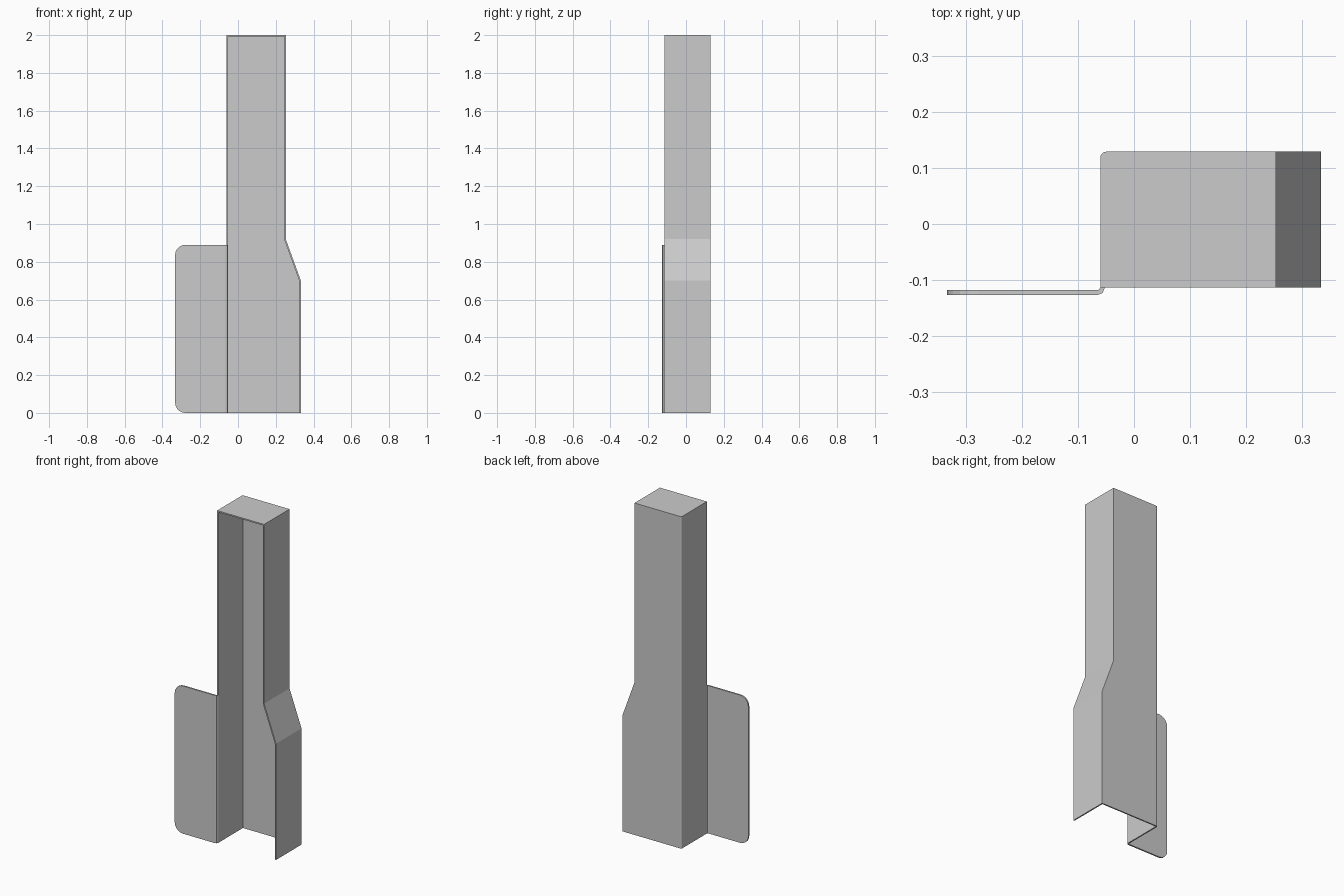
import bpy, bmesh
from math import sin, cos, radians
from mathutils import Vector

if "Cube" in bpy.data.objects:
    bpy.data.objects.remove(bpy.data.objects["Cube"])


def prism(name, pts, axis, lo, hi):
    """Extrude a closed 2D outline: axis 'z' uses (x, y), axis 'y' uses (x, z)."""
    bm = bmesh.new()
    place = (lambda p: (p[0], p[1], lo)) if axis == 'z' else (lambda p: (p[0], lo, p[1]))
    face = bm.faces.new([bm.verts.new(place(p)) for p in pts])
    ext = bmesh.ops.extrude_face_region(bm, geom=[face])
    step = Vector((0, 0, hi - lo)) if axis == 'z' else Vector((0, hi - lo, 0))
    verts = [v for v in ext['geom'] if isinstance(v, bmesh.types.BMVert)]
    bmesh.ops.translate(bm, verts=verts, vec=step)
    bmesh.ops.recalc_face_normals(bm, faces=bm.faces[:])
    me = bpy.data.meshes.new(name)
    bm.to_mesh(me)
    bm.free()
    ob = bpy.data.objects.new(name, me)
    bpy.context.collection.objects.link(ob)
    return ob


def arc(cx, cy, r, a0, a1, n=5):
    angles = [radians(a0 + (a1 - a0) * i / n) for i in range(n + 1)]
    return [(cx + r * cos(a), cy + r * sin(a)) for a in angles]


T = 0.008                       # sheet thickness
L, R, RB = -0.06, 0.253, 0.333  # left, upper right, lower right
F, B = -0.113, 0.129            # channel front and back
BEND = L + 0.011
outer = [(RB, 0), (RB, 0.70), (R, 0.92), (R, 2.0)]

# back panel with the stepped right outline
prism("back_panel", outer + [(BEND, 2.0), (BEND, 0)], 'y', B - T, B)

# left wall with rounded rear bend
prism("left_wall", [(L, F), (L + T, F), (L + T, B - T), (BEND, B - T)]
      + arc(BEND, B - 0.011, 0.011, 90, 180), 'z', 0, 2.0)

# right wall and top cap as one folded strip
prism("right_wall_and_cap", outer + [(L + T, 2.0), (L + T, 2.0 - T), (R - T, 2.0 - T),
      (R - T, 0.918), (RB - T, 0.698), (RB - T, 0)], 'y', F, B - T)

# side flange with two rounded outer corners
FX, FH, FR = -0.333, 0.89, 0.055
prism("side_flange", [(-0.066, 0), (-0.066, FH)]
      + arc(FX + FR, FH - FR, FR, 90, 180)
      + arc(FX + FR, FR, FR, 180, 270), 'y', -0.127, -0.118)

# small bend joining flange to left wall
prism("flange_bend", [(-0.066, -0.127), (-0.056, -0.123), (-0.052, F),
      (L, F), (-0.062, -0.117), (-0.066, -0.118)], 'z', 0, FH)
